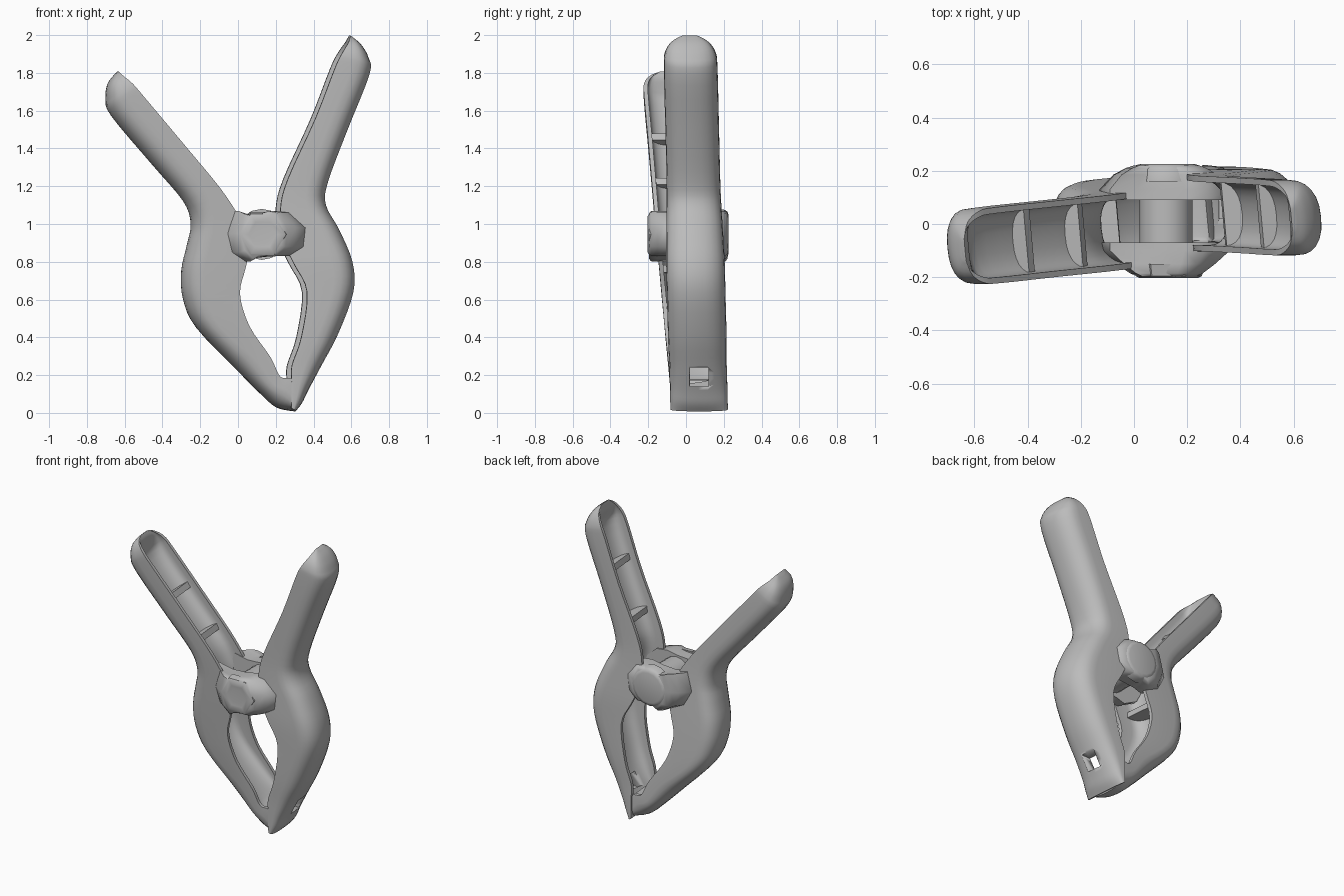
import bpy, bmesh, math
from mathutils import Vector, Matrix

cube = bpy.data.objects.get("Cube")
if cube:
    bpy.data.objects.remove(cube, do_unlink=True)

grey = bpy.data.materials.new("plain grey")
grey.use_nodes = True
grey.diffuse_color = (0.5, 0.5, 0.5, 1)
grey.node_tree.nodes["Principled BSDF"].inputs["Base Color"].default_value = (0.5, 0.5, 0.5, 1)

TWIST = 0.09   # sideways turn of each section
INSET = 0.012  # rim set back to allow for the turn


def finish(name, bm, angle=40):
    """Turn a bmesh into a shaded object."""
    bmesh.ops.recalc_face_normals(bm, faces=bm.faces[:])
    mesh = bpy.data.meshes.new(name)
    bm.to_mesh(mesh)
    bm.free()
    obj = bpy.data.objects.new(name, mesh)
    bpy.context.collection.objects.link(obj)
    mesh.materials.append(grey)
    bpy.ops.object.select_all(action='DESELECT')
    obj.select_set(True)
    bpy.context.view_layer.objects.active = obj
    bpy.ops.object.shade_smooth_by_angle(angle=math.radians(angle))
    return obj


def make_loft(name, loops, angle=40):
    """Skin a stack of matching loops and close both ends."""
    bm = bmesh.new()
    loops = [[bm.verts.new(p) for p in loop] for loop in loops]
    count = len(loops[0])
    for a, b in zip(loops, loops[1:]):
        for j in range(count):
            k = (j + 1) % count
            bm.faces.new((a[j], a[k], b[k], b[j]))
    bm.faces.new(loops[0])
    bm.faces.new(loops[-1])
    return finish(name, bm, angle)


def resample(rows, steps=4):
    """Smooth the stations with a Catmull-Rom spline."""
    out = []
    last = len(rows) - 1
    for i in range(last):
        quad = [rows[max(i - 1, 0)], rows[i], rows[i + 1], rows[min(i + 2, last)]]
        for k in range(steps):
            t = k / steps
            out.append([b + 0.5 * t * (c - a + t * (2*a - 5*b + 4*c - d + t * (3*(b - c) + d - a)))
                        for a, b, c, d in zip(*quad)])
    return out + [list(rows[last])]


def half_round(w, start, bulge, n=12):
    """Rounded back of the channel as (depth, side) pairs."""
    pts = []
    for k in range(n + 1):
        a = math.pi * k / n - math.pi / 2
        s, c = math.sin(a), math.cos(a)
        pts.append((start + bulge * (1 - abs(c) ** 0.85),
                    w * math.copysign(abs(s) ** 0.85, s)))
    return pts


def channel_ring(row, lean):
    """One U-shaped section, open toward the inner edge."""
    ox, oz, ix, iz, w, floor = row
    outer, inner = Vector((ox, 0, oz)), Vector((ix, 0, iz))
    direction = (inner - outer).normalized()
    depth = max((inner - outer).length - INSET, 0.01)
    floor = min(max(floor, 0.3), 0.97)
    wall = w * 0.84
    shape = [(depth, -w)] + half_round(w, 0, min(w * 0.8, depth * 0.6)) + [(depth, w)]
    cavity = half_round(wall, depth * floor, min(w * 0.55, depth * (1 - floor) * 0.7))
    shape += [(depth, wall)] + cavity[::-1] + [(depth, -wall)]
    y = 0.07 - lean * (oz + iz) / 2
    return [outer + direction * d + Vector((-TWIST * s, y + s, 0)) for d, s in shape]


def make_arm(name, rows, lean):
    return make_loft(name, [channel_ring(r, lean) for r in resample(rows)])


def make_ribs(name, rows, lean, places):
    """Low cross walls that stiffen the inside of an arm."""
    bm = bmesh.new()
    path = resample(rows)
    for p in places:
        ox, oz, ix, iz, w, floor = path[p]
        outer, inner = Vector((ox, 0, oz)), Vector((ix, 0, iz))
        x_axis = (inner - outer).normalized()
        z_axis = x_axis.cross(Vector((0, 1, 0)))
        centre = outer.lerp(inner, 0.54)
        centre.y = 0.07 - lean * centre.z
        size = Matrix.Diagonal(((inner - outer).length * 0.34, w * 1.75, 0.04, 1))
        turn = Matrix((x_axis, (-TWIST, 1, 0), z_axis)).transposed().to_4x4()
        bmesh.ops.create_cube(bm, size=1, matrix=Matrix.Translation(centre) @ turn @ size)
    return finish(name, bm)


def circle(x, z, sides, r, y):
    return [(x + r * math.cos(math.tau * k / sides), y, z + r * math.sin(math.tau * k / sides))
            for k in range(sides)]


# Stations: outer x, outer z, inner x, inner z, half width, floor depth
right_rows = [
    (-.65, 1.795, -.625, 1.815, .04, .97), (-.69, 1.74, -.605, 1.79, .10, .9),
    (-.70, 1.66, -.56, 1.75, .135, .6), (-.67, 1.57, -.50, 1.68, .142, .47),
    (-.46, 1.32, -.29, 1.43, .142, .45), (-.29, 1.12, -.10, 1.20, .142, .45),
    (-.25, 1.00, .00, 1.05, .142, .45), (-.27, .89, .07, .92, .142, .45),
    (-.30, .75, .04, .77, .142, .45), (-.29, .60, .01, .63, .142, .45),
    (-.22, .45, .06, .46, .142, .5), (.00, .22, .17, .30, .142, .55),
    (.12, .10, .22, .20, .142, .8), (.20, .03, .28, .19, .145, .96),
    (.28, .01, .31, .10, .145, .97)]
left_rows = [
    (.605, 1.99, .58, 2.003, .04, .97), (.65, 1.95, .565, 1.965, .10, .9),
    (.69, 1.88, .53, 1.91, .135, .6), (.695, 1.79, .49, 1.83, .142, .47),
    (.58, 1.50, .385, 1.56, .142, .45), (.475, 1.22, .24, 1.24, .142, .45),
    (.465, 1.10, .20, 1.08, .145, .45), (.535, .97, .21, .92, .15, .45),
    (.605, .80, .27, .79, .155, .45), (.61, .64, .34, .64, .155, .45),
    (.53, .42, .31, .40, .155, .45), (.44, .25, .26, .25, .152, .4),
    (.37, .12, .26, .17, .152, .6), (.335, .05, .26, .10, .152, .96),
    (.30, .008, .26, .03, .152, .97)]

right_arm = make_arm("right_arm", right_rows, 0.092)
left_arm = make_arm("left_arm", left_rows, 0.025)
make_ribs("right_arm_ribs", right_rows, 0.092, (15, 19, 32))
make_ribs("left_arm_ribs", left_rows, 0.025, (15, 19, 32))

# Slot through the back of the left jaw
bm = bmesh.new()
bmesh.ops.create_cube(bm, size=1, matrix=Matrix.Translation((.41, .07, .19))
                      @ Matrix.Diagonal((.18, .1, .1, 1)))
cutter = finish("slot_cutter", bm)
cutter.hide_render = True
cutter.hide_set(True)
cut = left_arm.modifiers.new("slot", 'BOOLEAN')
cut.operation = 'DIFFERENCE'
cut.solver = 'EXACT'
cut.object = cutter

# Tapered lugs joining the arms at the pivot: (y, width scale, height scale)
web = [(-.09, 1.07), (.01, 1.05), (.10, 1.055), (.19, 1.07), (.27, 1.06), (.36, .98), (.35, .88),
       (.27, .83), (.18, .83), (.08, .82), (.02, .80), (-.08, .85), (-.13, .95)]
lugs = {"front_pivot_lug": [(-.07, 1, 1), (-.10, 1, 1), (-.15, .76, 1), (-.185, .56, .98),
                            (-.197, .45, .88)],
        "back_pivot_lug": [(.09, 1, 1), (.13, 1, 1), (.185, .8, 1), (.21, .62, .98),
                           (.22, .5, .88)]}
for name, layers in lugs.items():
    make_loft(name, [[(.13 + (x - .13) * sx, y, .945 + (z - .945) * sz) for x, z in web]
                     for y, sx, sz in layers], 60)

# Pivot bosses and the spring core between them
make_loft("front_pivot_boss", [circle(.13, .945, 6, r, y) for r, y in
          [(.135, -.15), (.125, -.195), (.11, -.203), (.075, -.2), (.05, -.199)]])
make_loft("back_pivot_boss", [circle(.125, .945, 16, r, y) for r, y in
          [(.135, .16), (.13, .205), (.12, .22), (.10, .226)]])
make_loft("spring_core", [circle(.12, .945, 16, .1, y) for y in (-.13, .15)])
